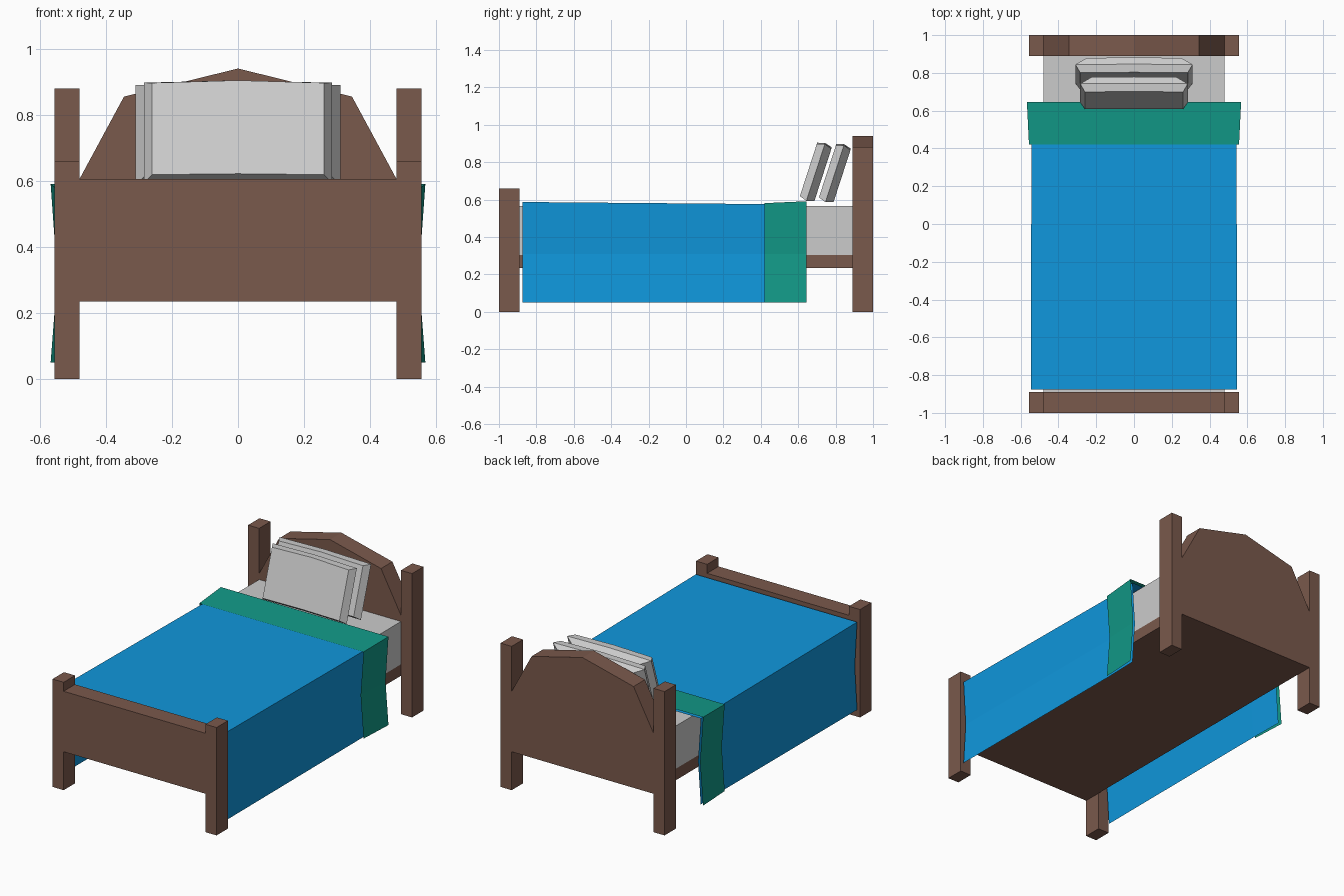
import bpy, bmesh, math
from mathutils import Matrix

if "Cube" in bpy.data.objects:
    bpy.data.objects.remove(bpy.data.objects["Cube"])


def material(name, rgb):
    m = bpy.data.materials.new(name)
    m.diffuse_color = (*rgb, 1)
    m.use_nodes = True
    m.node_tree.nodes["Principled BSDF"].inputs["Base Color"].default_value = m.diffuse_color
    return m


WOOD = material("brown wood", (0.195, 0.10, 0.072))
BLUE = material("blue cloth", (0.005, 0.31, 0.72))
TEAL = material("teal cloth", (0.006, 0.32, 0.245))


def loft(name, rings, mat=None, closed=False, matrix=None):
    """Join rows of points with quads; closed rows also get end caps."""
    bm = bmesh.new()
    rows = [[bm.verts.new(p) for p in ring] for ring in rings]
    n = len(rows[0])
    for a, b in zip(rows, rows[1:]):
        for i in range(n if closed else n - 1):
            j = (i + 1) % n
            bm.faces.new((a[i], a[j], b[j], b[i]))
    if closed:
        bm.faces.new(rows[0])
        bm.faces.new(rows[-1])
    bmesh.ops.recalc_face_normals(bm, faces=bm.faces[:])
    if not closed and sum(f.normal.z for f in bm.faces) < 0:
        bmesh.ops.reverse_faces(bm, faces=bm.faces[:])
    me = bpy.data.meshes.new(name)
    bm.to_mesh(me)
    bm.free()
    if mat:
        me.materials.append(mat)
    ob = bpy.data.objects.new(name, me)
    bpy.context.collection.objects.link(ob)
    if matrix:
        ob.matrix_world = matrix
    return ob


def prism(name, profile, y0, y1, mat=None):
    return loft(name, [[(x, y, z) for x, z in profile] for y in (y0, y1)], mat, True)


def box(name, x0, x1, y0, y1, z0, z1, mat=None):
    return prism(name, [(x0, z0), (x1, z0), (x1, z1), (x0, z1)], y0, y1, mat)


# Corner posts
for side, s in (("left", -1), ("right", 1)):
    x0, x1 = sorted((s * 0.48, s * 0.555))
    box(f"foot_post_{side}", x0, x1, -1, -0.89, 0, 0.66, WOOD)
    box(f"head_post_{side}", x0, x1, 0.89, 1, 0, 0.88, WOOD)

# Footboard, arched headboard, base and mattress
box("footboard", -0.48, 0.48, -1, -0.89, 0.235, 0.605, WOOD)
prism("headboard", [(-0.48, 0.235), (0.48, 0.235), (0.48, 0.605), (0.345, 0.855),
                    (0, 0.94), (-0.345, 0.855), (-0.48, 0.605)], 0.89, 1, WOOD)
box("bed_base", -0.48, 0.48, -0.89, 0.89, 0.235, 0.305, WOOD)
box("mattress", -0.48, 0.48, -0.89, 0.89, 0.305, 0.567)


def drape(name, rows, mat):
    """Sheet hanging over both sides; rows of (y, half width, waist, top)."""
    rings = []
    for y, w, waist, z in rows:
        half = [(w, z), (waist, 0.31), (w, 0.05)]
        rings.append([(-x, y, h) for x, h in reversed(half)] + [(x, y, h) for x, h in half])
    return loft(name, rings, mat)


# Blanket and its turned-back fold
drape("blanket", [(-0.875, 0.546, 0.53, 0.587), (0.42, 0.543, 0.527, 0.576),
                  (0.64, 0.548, 0.53, 0.576)], BLUE)
drape("blanket_fold", [(0.42, 0.556, 0.536, 0.581), (0.645, 0.567, 0.547, 0.591)], TEAL)


def pillow(name, y, z, w):
    """Leaning pillow: wide seam ring between two smaller faces."""
    rings = []
    for t, dw, h, bulge in ((-0.041, 0.025, 0.146, 0.008), (0, 0, 0.16, 0.006),
                            (0.041, 0.06, 0.146, 0.008)):
        a = w - dw
        rings.append([(-a, t, -h), (0, t, -h + 0.003), (a, t, -h),
                      (a, t, h), (0, t, h + bulge), (-a, t, h)])
    loft(name, rings, None, True,
         Matrix.Translation((0, y, z)) @ Matrix.Rotation(math.radians(-18), 4, 'X'))


# Pillows
pillow("front_pillow", 0.693, 0.745, 0.285)
pillow("back_pillow", 0.795, 0.738, 0.31)
